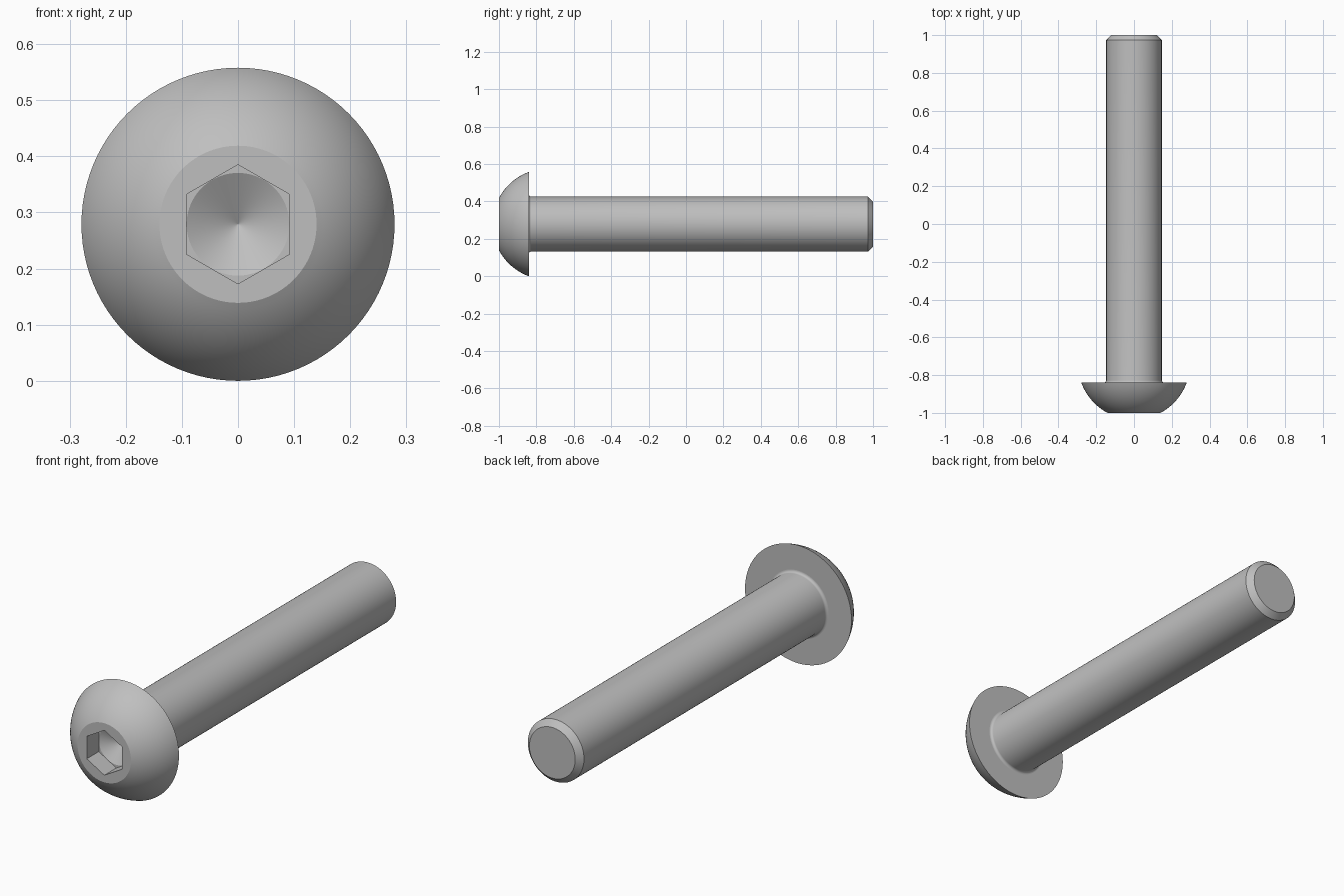
import bpy, bmesh, math

if "Cube" in bpy.data.objects:
    bpy.data.objects.remove(bpy.data.objects["Cube"])

SEGMENTS = 96            # divisible by six, so the socket corners land on vertices
AXIS_Z = 0.279           # height of the bolt's centre line
HEX_APOTHEM = 0.092
FILLET = 0.0125
SHANK_R = 0.147
SEAT_Y = -0.84           # underside of the head

steel = bpy.data.materials.new("grey steel")
steel.diffuse_color = (0.52, 0.52, 0.52, 1)
steel.use_nodes = True
steel.node_tree.nodes["Principled BSDF"].inputs["Base Color"].default_value = steel.diffuse_color


def lathe(name, profile):
    """Revolve (y, radius) rows around the y axis; radius 'hex' gives a hexagon."""
    bm = bmesh.new()
    rings = []
    for y, radius in profile:
        ring = []
        for i in range(SEGMENTS):
            t = 2 * math.pi * i / SEGMENTS
            r = radius
            if radius == "hex":
                r = HEX_APOTHEM / math.cos(t % (math.pi / 3) - math.pi / 6)
            ring.append(bm.verts.new((r * math.sin(t), y, AXIS_Z + r * math.cos(t))))
        rings.append(ring)
    for a, b in zip(rings, rings[1:]):
        for i in range(SEGMENTS):
            j = (i + 1) % SEGMENTS
            bm.faces.new((a[i], b[i], b[j], a[j]))
    # Close the end of the profile
    bm.faces.new(rings[-1])
    return finish(name, bm)


def finish(name, bm):
    mesh = bpy.data.meshes.new(name)
    bm.normal_update()
    bm.to_mesh(mesh)
    bm.free()
    mesh.materials.append(steel)
    obj = bpy.data.objects.new(name, mesh)
    bpy.context.collection.objects.link(obj)
    bpy.ops.object.select_all(action="DESELECT")
    obj.select_set(True)
    bpy.context.view_layer.objects.active = obj
    bpy.ops.object.shade_smooth_by_angle(angle=math.radians(20))
    return obj


# Domed head: underside, spherical dome, flat front, hex socket, drilled cone
centre_y, dome_r = SEAT_Y + 0.102, 0.297
start, end = math.asin(0.279 / dome_r), math.asin(0.14 / dome_r)
head = [(SEAT_Y, SHANK_R + FILLET)]
for k in range(17):
    a = start + (end - start) * k / 16
    head.append((centre_y - dome_r * math.cos(a), dome_r * math.sin(a)))
head[1], head[-1] = (SEAT_Y, 0.279), (-1.0, 0.14)
head += [(-1.0, "hex"), (-0.91, "hex"), (-0.91, 0.0915), (-0.858, 0.001)]
lathe("button_head", head)

# Shank: fillet under the head, plain cylinder, chamfered tip
shank = []
for k in range(7):
    a = math.pi / 2 * k / 6
    shank.append((SEAT_Y + FILLET * (1 - math.cos(a)),
                  SHANK_R + FILLET * (1 - math.sin(a))))
shank += [(0.973, SHANK_R), (1.0, 0.12)]
shank_obj = lathe("shank", shank)

# Point every face outwards (the profiles run in opposite directions along y)
for obj in bpy.data.objects:
    mesh = obj.data
    tip = mesh.polygons[-1]
    if tip.normal.y * (1 if obj == shank_obj else -1) < 0:
        mesh.flip_normals()
    # The last cap may be wound against its neighbours, so make all consistent
    bm = bmesh.new()
    bm.from_mesh(mesh)
    side = max(bm.faces, key=lambda f: (f.calc_center_median().xz[1], f.calc_area()))
    bmesh.ops.recalc_face_normals(bm, faces=bm.faces)
    bm.normal_update()
    if side.normal.z < 0:
        bmesh.ops.reverse_faces(bm, faces=bm.faces)
    bm.to_mesh(mesh)
    bm.free()
